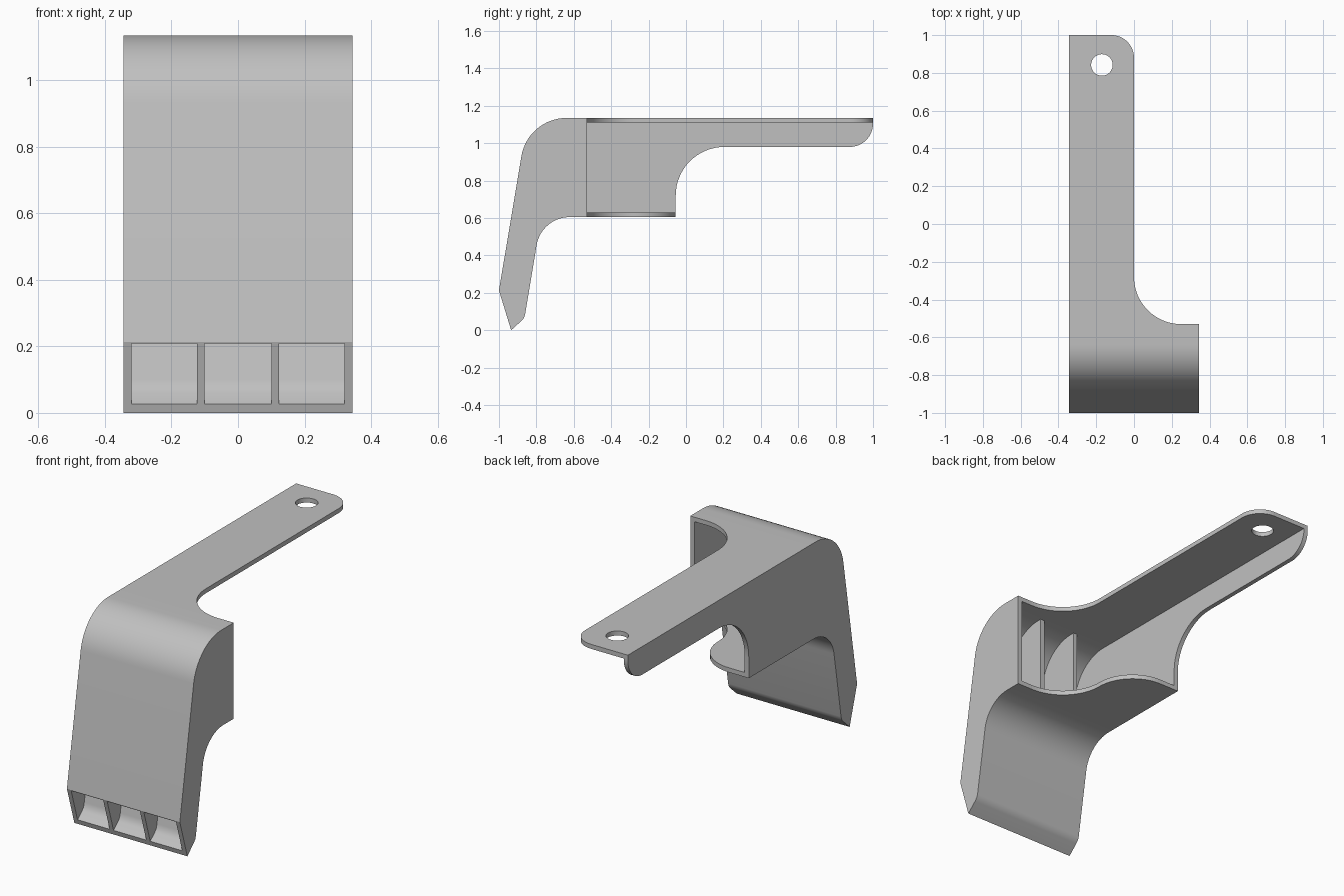
import bpy, bmesh, math
from mathutils import Vector

cube = bpy.data.objects.get("Cube")
if cube:
    bpy.data.objects.remove(cube, do_unlink=True)

HALF = 0.345            # half width of the duct
WALL = 0.025            # wall thickness
IN = HALF - WALL
BACK = -0.53            # rear mouth of the duct
LOW, TOP = 0.605, 1.135

grey = bpy.data.materials.new("light grey plastic")
grey.use_nodes = True
grey.diffuse_color = (0.53, 0.53, 0.53, 1)
grey.node_tree.nodes["Principled BSDF"].inputs["Base Color"].default_value = grey.diffuse_color


def rounded(corners, steps=16):
    """Outline from (a, b[, radius]) corners, with arcs where a radius is given."""
    out = []
    for i, c in enumerate(corners):
        p = Vector(c[:2])
        if len(c) == 2:
            new = [p]
        else:
            u = (Vector(corners[i - 1][:2]) - p).normalized()
            v = (Vector(corners[(i + 1) % len(corners)][:2]) - p).normalized()
            half = u.angle(v) / 2
            centre = p + (u + v).normalized() * c[2] / math.sin(half)
            reach = c[2] / math.tan(half)
            a, b = p + u * reach - centre, p + v * reach - centre
            sweep = a.angle(b)
            new = [centre + (a * math.sin(sweep * (1 - k / steps))
                             + b * math.sin(sweep * k / steps)) / math.sin(sweep)
                   for k in range(steps + 1)]
        out += [q for q in new if not out or (q - out[-1]).length > 1e-4]
    return out


def prism(name, corners, axis, lo, hi):
    """Extrude an outline along x (outline in y, z) or z (outline in x, y)."""
    place = (lambda p, h: (h, p.x, p.y)) if axis == "x" else (lambda p, h: (p.x, p.y, h))
    bm = bmesh.new()
    outline = rounded(corners)
    base = bm.faces.new([bm.verts.new(place(p, lo)) for p in outline])
    ext = bmesh.ops.extrude_face_region(bm, geom=[base], use_keep_orig=True)
    verts = [g for g in ext["geom"] if isinstance(g, bmesh.types.BMVert)]
    shift = (hi - lo, 0, 0) if axis == "x" else (0, 0, hi - lo)
    bmesh.ops.translate(bm, verts=verts, vec=shift)
    bmesh.ops.recalc_face_normals(bm, faces=bm.faces)
    mesh = bpy.data.meshes.new(name)
    bm.to_mesh(mesh)
    bm.free()
    mesh.materials.append(grey)
    obj = bpy.data.objects.new(name, mesh)
    bpy.context.collection.objects.link(obj)
    return obj


def activate(obj):
    bpy.ops.object.select_all(action="DESELECT")
    obj.select_set(True)
    bpy.context.view_layer.objects.active = obj


def cut(obj, cutter):
    cutter.hide_render = True
    mod = obj.modifiers.new("cut", "BOOLEAN")
    mod.operation, mod.solver, mod.object = "DIFFERENCE", "EXACT", cutter
    activate(obj)
    bpy.ops.object.modifier_apply(modifier=mod.name)
    bpy.data.objects.remove(cutter, do_unlink=True)


# Bent duct with its air passage cut through
duct = prism("duct_shell", [
    (-1, 0.213), (-0.846, TOP, 0.245), (BACK, TOP), (BACK, LOW),
    (-0.774, LOW, 0.18), (-0.86, 0.085), (-0.866, 0.066), (-0.88, 0.05),
    (-0.935, 0)], "x", -HALF, HALF)

front_inner = [(-0.9755, 0.208), (-0.825, TOP - WALL, 0.225)]
rear_inner = [(-0.795, LOW + WALL, 0.205), (-0.884, 0.1), (-0.89, 0.078),
              (-0.903, 0.061), (-0.943, 0.027)]


def passage(rear):
    return front_inner + [(rear, TOP - WALL), (rear, LOW + WALL)] + rear_inner


cut(duct, prism("passage_cutter", passage(-0.4) + [(-1.05, 0), (-1.05, 0.208)],
                "x", -IN, IN))

# Two dividers splitting the nozzle into three outlets
dividers = [prism(f"divider_{side}", passage(-0.61) + [(-0.9985, 0.208)],
                  "x", x - 0.012, x + 0.012)
            for side, x in (("right", -0.112), ("left", 0.112))]

# Top plate and mounting arm with a screw hole
top_plate = prism("top_plate_arm", [
    (-HALF, BACK), (0.25, BACK), (0, BACK, 0.25), (0, 1, 0.12), (-HALF, 1)],
    "z", TOP - WALL, TOP)
hole = [(-0.17 + 0.057 * math.cos(k * math.tau / 40),
         0.842 + 0.057 * math.sin(k * math.tau / 40)) for k in range(40)]
cut(top_plate, prism("hole_cutter", hole, "z", 1, 1.3))

# Lower guide plate with an S-shaped edge
bottom_plate = prism("bottom_plate", [
    (-HALF, BACK), (0.25, BACK), (0, BACK, 0.25), (0, -0.055, 0.225),
    (-HALF, -0.055)], "z", LOW, LOW + WALL)

# Side wall running from the duct to the end of the arm
side_wall = prism("side_wall", [
    (BACK, LOW + WALL), (-0.055, LOW + WALL), (-0.055, 0.98, 0.26),
    (1, 0.98, 0.125), (1, TOP - WALL), (BACK, TOP - WALL)], "x", -HALF, -IN)

for part in [duct, top_plate, bottom_plate, side_wall] + dividers:
    activate(part)
    bpy.ops.object.shade_smooth_by_angle(angle=math.radians(25))
